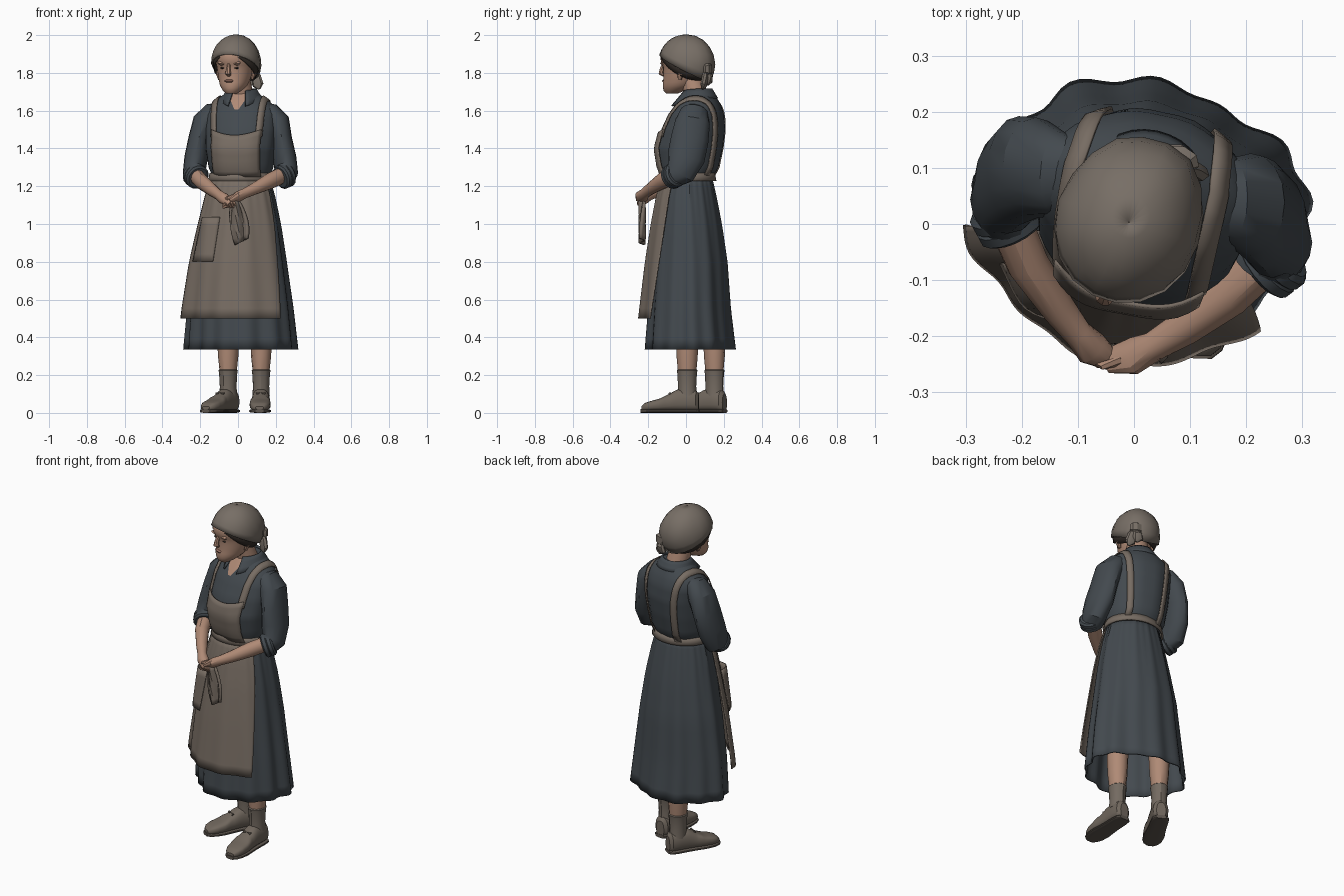
import bpy, bmesh, math
from math import sin, cos, pi, radians, sqrt, exp
from mathutils import Vector

def material(name, r, g, b):
    m = bpy.data.materials.new(name)
    m.diffuse_color = (r, g, b, 1)
    return m

DRESS = material("slate_dress", .056, .067, .077)
APRON = material("taupe_apron", .185, .151, .124)
SCARF = material("grey_scarf", .185, .157, .132)
SKIN = material("skin", .43, .255, .18)
HAIR = material("dark_hair", .035, .027, .022)
SOCK = material("sock", .175, .146, .12)
SHOE = material("shoe_leather", .16, .133, .108)
SOLE = material("sole", .11, .092, .076)
LIP = material("lip", .30, .155, .115)

def sheet(name, f, nu, nv, mat, wrap=False, caps=False, thick=0):
    """Surface from f(u, v); wrap closes it in u, caps closes the ends."""
    bm = bmesh.new()
    cols = nu if wrap else nu + 1
    rows = [[bm.verts.new(f(i / nu, j / nv)) for i in range(cols)] for j in range(nv + 1)]
    for j in range(nv):
        for i in range(nu):
            k = (i + 1) % cols
            bm.faces.new((rows[j][i], rows[j][k], rows[j + 1][k], rows[j + 1][i]))
    if caps:
        bm.faces.new(rows[0])
        bm.faces.new(rows[-1])
    bmesh.ops.recalc_face_normals(bm, faces=bm.faces)
    me = bpy.data.meshes.new(name)
    bm.to_mesh(me)
    bm.free()
    me.materials.append(mat)
    ob = bpy.data.objects.new(name, me)
    bpy.context.collection.objects.link(ob)
    if thick:
        s = ob.modifiers.new("thickness", 'SOLIDIFY')
        s.thickness, s.offset = thick, 0
    return ob

def tube(name, pts, mat, n=12):
    """Tapered limb through (x, y, z, half width, half depth) points."""
    P = [Vector(p[:3]) for p in pts]
    def f(u, v):
        j = round(v * (len(P) - 1))
        t = (P[min(j + 1, len(P) - 1)] - P[max(j - 1, 0)]).normalized()
        s = Vector((1, 0, 0))
        s = (s - t * t.x).normalized()
        a = 2 * pi * u
        return P[j] + s * (pts[j][3] * cos(a)) + t.cross(s) * (pts[j][-1] * sin(a))
    return sheet(name, f, n, len(P) - 1, mat, True, True)

def lookup(table, z):
    """Linear interpolation of a table whose first column rises."""
    z = min(max(z, table[0][0]), table[-1][0])
    for a, b in zip(table, table[1:]):
        if z <= b[0]:
            t = (z - a[0]) / (b[0] - a[0])
            return [p + (q - p) * t for p, q in zip(a[1:], b[1:])]

def turn(x, y, yaw):
    return x * cos(yaw) - y * sin(yaw), x * sin(yaw) + y * cos(yaw)

# ---- skirt: z, centre x, centre y, half width, half depth
SKIRT = [(.335, .012, .025, .29, .234), (.55, .01, .02, .27, .213), (.8, .01, .02, .237, .195),
         (1.0, .015, .015, .203, .17), (1.15, .015, .01, .172, .145), (1.26, .015, .01, .142, .12)]
def skirt(a, z, off=0, k=1):
    cx, cy, rx, ry = lookup(SKIRT, z)
    t = (1.26 - z) / .92
    f = 1 + k * (.35 + .65 * t) * (.032 * sin(13 * a + 1) + .022 * sin(7 * a + .5))
    f += k * .015 * (1 - t) ** 3 * sin(26 * a)
    # two broad hollows where the cloth falls inwards
    f -= t * (.16 * exp(-((a - 3.78) / .38) ** 2) + .13 * exp(-((a - 1.0) / .25) ** 2))
    return cx + (rx * f + off) * cos(a), cy + (ry * f + off) * sin(a), z
sheet("skirt", lambda u, v: skirt(2 * pi * u, .335 + .925 * v), 104, 16, DRESS, True, False, .008)

# ---- apron skirt, pocket and waistband
def apron(u, v, off=0):
    a = radians((188 - 3 * v) + u * ((325 - 15 * v) - (188 - 3 * v)))
    return skirt(a, 1.255 - .755 * v, .011 + .04 * v ** .8 + off, .7)
sheet("apron_skirt", apron, 56, 14, APRON, False, False, .007)
def pocket(u, v):
    return apron(.13 + .27 * u, .29 + .31 * v, .008 + .026 * sin(pi * u) * (1 - .5 * v))
sheet("apron_pocket", pocket, 10, 6, APRON, False, False, .006)
sheet("waistband", lambda u, v: skirt(2 * pi * u, 1.228 + .042 * v, .019, 0), 48, 2, APRON, True, False, .01)

# ---- bodice
TORSO = [(1.22, .02, .01, .143, .118), (1.30, .015, .015, .172, .155), (1.40, .015, .018, .187, .174),
         (1.50, .02, .038, .193, .166), (1.58, .02, .055, .193, .143), (1.63, .02, .065, .172, .118),
         (1.67, .02, .07, .12, .09), (1.70, .02, .075, .075, .07)]
YAW = radians(-12)
def bodice(u, v):
    z, a = 1.22 + .48 * v, 2 * pi * u
    cx, cy, rx, ry = lookup(TORSO, z)
    f = 1 + .012 * sin(11 * a) * sin(pi * v)
    x, y = turn(rx * f * cos(a), ry * f * sin(a), YAW)
    return cx + x, cy + y, z
sheet("bodice", bodice, 44, 24, DRESS, True, True)

def on_torso(x, z, side, off):
    """Point on the front (side -1) or back (+1) of the bodice."""
    cx, cy, rx, ry = lookup(TORSO, z)
    y = side * (ry + off) * sqrt(max(0, 1 - (x / (rx + off)) ** 2))
    x, y = turn(x, y, YAW)
    return cx + x, cy + y, z

def bib(u, v):
    x = (u - .5) * (.25 + .02 * v)
    return on_torso(x, 1.25 + (.25 - .03 * cos(pi * (u - .5))) * v, -1, .011 + .004 * sin(9 * u))
sheet("apron_bib", bib, 16, 8, APRON, False, False, .007)

def crest(x, off):
    z = 1.7
    while lookup(TORSO, z)[2] + off < abs(x):
        z -= .001
    return z
for side, label in ((-1, "right"), (1, "left")):
    def strap(u, v, side=side):
        mid = .122 + .01 * sin(pi * v) - .03 * max(0, 2 * v - 1)
        x = side * (mid + (u - .5) * .032)
        z0 = 1.46 if v < .5 else 1.25
        z = z0 + (crest(x, .008) - z0) * sin(pi * v)
        return on_torso(x, z, -1 if v < .5 else 1, .008)
    sheet(label + "_apron_strap", strap, 2, 28, APRON, False, False, .006)

# ---- open neckline, neck and collar
sheet("neckline", lambda u, v: on_torso((u - .5) * (.02 + .1 * v), 1.605 + .085 * v, -1, .005), 4, 5, SKIN)
tube("neck", [(.025, .07, 1.6, .07, .065), (.02, .055, 1.68, .062, .06), (0, .025, 1.78, .06, .06)], SKIN)
def collar(u, v):
    a = radians(-64 + 308 * u)
    front = ((1 - sin(a)) / 2) ** 3
    x, y = turn((.074 + .034 * v) * cos(a), (.072 + (.03 + .05 * front) * v) * sin(a), YAW)
    return .02 + x, .063 + y, 1.715 - (.05 + .035 * front) * v - .012 * front
sheet("collar", collar, 26, 3, DRESS, False, False, .009)

# ---- sleeves, rolled cuffs, forearms and hands
ARMS = {
    "left": ([(.115, .045, 1.615, .03, .05), (.168, .042, 1.59, .055, .075), (.208, .035, 1.54, .066, .092),
              (.23, .02, 1.45, .056, .1),
              (.247, 0, 1.35, .062, .1), (.256, -.03, 1.275, .062, .08), (.235, -.075, 1.25, .06, .062)],
             [(.25, -.05, 1.265, .04, .045), (.17, -.125, 1.228, .04, .043), (.09, -.185, 1.188, .032, .032),
              (.035, -.218, 1.162, .026, .028), (.0, -.235, 1.145, .026, .036), (-.045, -.243, 1.122, .012, .024)]),
    "right": ([(-.08, .085, 1.615, .03, .05), (-.133, .09, 1.59, .055, .075), (-.175, .1, 1.54, .066, .09),
               (-.205, .095, 1.45, .058, .098),
               (-.222, .075, 1.35, .062, .095), (-.232, .045, 1.275, .06, .08), (-.217, 0, 1.25, .056, .062)],
              [(-.232, .03, 1.265, .04, .045), (-.19, -.07, 1.222, .038, .042), (-.135, -.15, 1.178, .031, .034),
               (-.1, -.195, 1.152, .026, .027), (-.075, -.222, 1.135, .032, .03), (-.04, -.245, 1.108, .02, .016)])}
for label, (sleeve, arm) in ARMS.items():
    tube(label + "_sleeve", sleeve, DRESS, 16)
    tube(label + "_forearm_and_hand", arm, SKIN)
    e, d = Vector(sleeve[-1][:3]), (Vector(arm[2][:3]) - Vector(sleeve[-1][:3])).normalized()
    for i in range(2):
        tube(label + "_rolled_cuff", [(*(e + d * (k - .025 * i)), r, r) for k, r in
             ((-.022, .056), (-.012, .066), (.006, .066), (.014, .055))], DRESS, 16)
for i in range(4):
    tube("left_finger", [(-.02, -.243 + .004 * i, 1.152 - .014 * i, .01, .009),
                         (-.055, -.252 + .004 * i, 1.138 - .014 * i, .009, .008),
                         (-.082, -.238, 1.122 - .012 * i, .006, .006)], SKIN, 6)
    tube("right_finger", [(-.075 + .014 * i, -.238, 1.13, .009, .009), (-.062 + .015 * i, -.25, 1.108, .008, .008),
                          (-.05 + .014 * i, -.238, 1.088, .006, .006)], SKIN, 6)

# ---- cloth held in the hands
def cloth(u, v):
    w = .012 + .034 * sin(pi * min(1, v * .75 + .05))
    return (-.015 + .035 * v + (u - .5) * 2 * w, -.232 + .012 * sin(9 * u + 2 * v),
            1.125 - .2 * v - .035 * v * (1 - u))
sheet("hand_cloth", cloth, 10, 8, APRON, False, False, .016)

# ---- head, built facing forward, then turned
head = []
FACE = [(1.69, -.108, -.05, .028), (1.705, -.122, -.01, .048), (1.73, -.127, .04, .07), (1.77, -.122, .07, .084),
        (1.81, -.122, .085, .092), (1.835, -.124, .088, .096), (1.86, -.136, .09, .1), (1.895, -.137, .09, .1),
        (1.93, -.11, .085, .085)]
def face(u, v):
    z, a = 1.69 + .24 * v, 2 * pi * u
    f, b, rx = lookup(FACE, z)
    return rx * cos(a), (f + b) / 2 + (b - f) / 2 * sin(a), z
head.append(sheet("face", face, 28, 16, SKIN, True, True))
head.append(tube("nose", [(0, -.12, 1.85, .009, .01), (0, -.133, 1.82, .011, .013), (0, -.139, 1.797, .017, .014),
                          (0, -.124, 1.787, .011, .008)], SKIN, 8))
head.append(tube("mouth", [(0, -.12, 1.762, .02, .004), (0, -.127, 1.757, .025, .004), (0, -.121, 1.75, .016, .004)], LIP, 8))
for s in (-1, 1):
    head.append(tube("eye", [(s * .037, -.11, 1.829, .01, .004), (s * .037, -.115, 1.826, .015, .005),
                             (s * .037, -.11, 1.823, .01, .004)], HAIR, 8))
    head.append(tube("brow", [(s * .037, -.114, 1.86, .018, .006), (s * .039, -.121, 1.85, .026, .007),
                              (s * .039, -.111, 1.842, .018, .006)], SKIN, 8))
    head.append(tube("ear", [(s * .092, .0, 1.82, .012, .018), (s * .1, .0, 1.795, .012, .018),
                             (s * .09, -.005, 1.765, .008, .01)], SKIN, 8))

def dome(u, v, k, extra):
    a = 2 * pi * u
    low = -10 - 29 * sin(a) - extra * cos(a) ** 2
    p = radians(89.8 + (low - 89.8) * v)
    f = k * (1 + .022 * sin(5 * a + 5 * v) * sin(pi * v) + .07 * v * exp(-((a - 1.2) / .45) ** 2))
    return .127 * f * cos(p) * cos(a), .003 + .15 * f * cos(p) * sin(a), 1.85 + .15 * k * sin(p)
head.append(sheet("headscarf", lambda u, v: dome(u, v, 1, 0), 18, 7, SCARF, True, False, .008))
head.append(sheet("hair", lambda u, v: dome(u, v, .93, 18), 24, 9, HAIR, True, False, .006))
# scarf knot with two hanging ends
head.append(tube("scarf_knot", [(.05, .125, 1.85, .02, .015), (.052, .137, 1.835, .036, .026),
                                (.052, .137, 1.805, .036, .026), (.05, .125, 1.79, .02, .015)], SCARF, 8))
for dx, dy, z in ((.03, -.005, 1.715), (-.01, .012, 1.735)):
    head.append(tube("scarf_end", [(.05, .13, 1.82, .012, .012), (.052 + dx * .6, .135 + dy, 1.78, .026, .017),
                                   (.052 + dx, .13 + dy, z + .02, .03, .017), (.06 + dx, .125 + dy, z, .008, .006)], SCARF, 8))
for ob in head:
    ob.location.x = -.01
    ob.rotation_euler.z = radians(-18)

# ---- legs, socks and shoes
LAST = [(-.235, .022, .035), (-.225, .038, .05), (-.19, .052, .062), (-.14, .056, .075), (-.09, .051, .1),
        (-.045, .048, .125), (.02, .047, .128), (.055, .042, .12), (.068, .026, .1)]
def power(t, e=.65):
    return math.copysign(abs(t) ** e, t)
def shoe(u, v, grow=0, height=None):
    y = -.235 + .303 * v
    w, h = lookup(LAST, y)
    a = 2 * pi * u
    if height:
        return (w + grow) * power(cos(a)), y * 1.02, height * (.5 + .5 * power(sin(a)))
    pinch = 1 - .25 * max(0, sin(a)) * (h > .09)
    return w * pinch * power(cos(a)), y, .012 + (h - .012) * (.5 + .5 * power(sin(a)))
for label, x, y, yaw in (("left", .122, .0, -2), ("right", -.055, .145, -29)):
    parts = [
        sheet(label + "_shoe", shoe, 20, 20, SHOE, True, True),
        sheet(label + "_sole", lambda u, v: shoe(u, v, .003, .02), 20, 20, SOLE, True, True),
        tube(label + "_shoe_lace", [(-.02, -.085, .1, .01, .008), (0, -.088, .108, .012, .01),
                                    (.025, -.085, .1, .01, .008)], SHOE, 6),
        tube(label + "_sock", [(0, .008, .09, .046, .05), (0, .006, .14, .043, .048), (0, .006, .21, .047, .052),
                               (0, .006, .225, .05, .055), (0, .006, .23, .044, .05)], SOCK),
        tube(label + "_leg", [(0, .006, .2, .042, .047), (0, .006, .3, .053, .056), (0, .006, .4, .058, .06),
                              (-.01, 0, .6, .06, .062)], SKIN)]
    for ob in parts:
        ob.location = (x, y, 0)
        ob.rotation_euler.z = radians(yaw)

# ---- smooth cloth and skin, keeping the sharp creases
for ob in bpy.context.scene.objects:
    ob.select_set(True)
    bpy.context.view_layer.objects.active = ob
bpy.ops.object.shade_smooth_by_angle(angle=radians(32))
